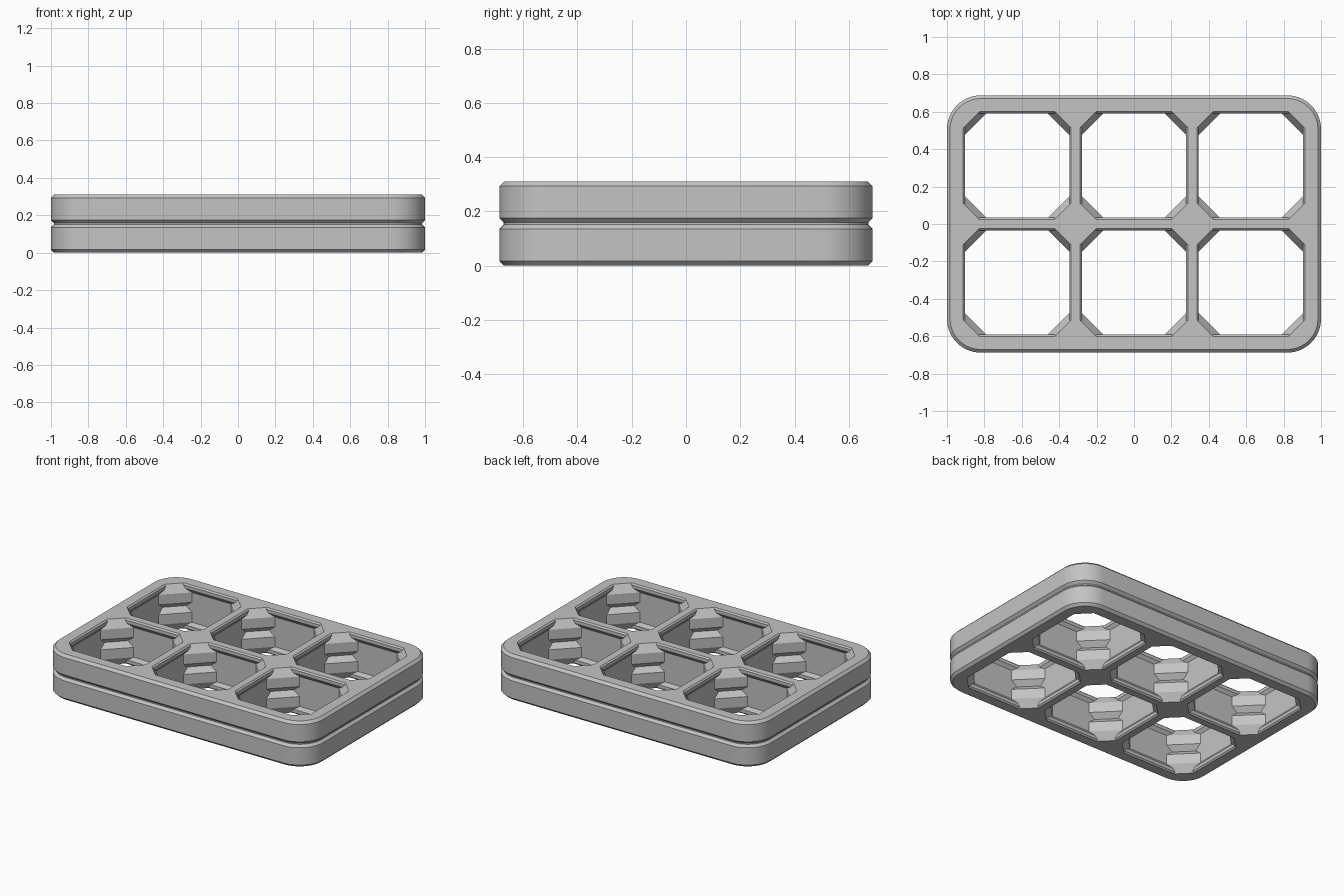
import bpy, bmesh, math

cube = bpy.data.objects.get("Cube")
if cube:
    bpy.data.objects.remove(cube, do_unlink=True)

HALF_X, HALF_Y, RADIUS = 1.0, 0.6875, 0.18
PITCH, MID = 0.625, 0.155

# Outer wall: (height from the middle, inset); mirrored about the middle
OUTER = [(0.155, 0.017), (0.138, 0), (0.02, 0), (0.004, 0.016)]
# Cell wall: (height from the middle, half width, diagonal reach of the corner pillars)
CELL = [(0.155, 0.288, 0.49), (0.146, 0.279, 0.482), (0.124, 0.279, 0.463),
        (0.1015, 0.295, 0.443), (0.034, 0.295, 0.443), (0.0, 0.295, 0.487)]


def mirrored(profile):
    """Continue a profile from the middle down to the base."""
    lower = [(-p[0], *p[1:]) for p in reversed(profile) if p[0] > 0]
    return profile + lower


def rounded_rect(inset, steps=14):
    r = RADIUS - inset
    points = []
    for i, (sx, sy) in enumerate([(1, 1), (-1, 1), (-1, -1), (1, -1)]):
        for k in range(steps + 1):
            a = math.pi / 2 * (i + k / steps)
            points.append((sx * (HALF_X - RADIUS) + r * math.cos(a),
                           sy * (HALF_Y - RADIUS) + r * math.sin(a)))
    return points


def octagon(h, reach, cx, cy):
    d = reach - h
    ring = [(h, -d), (h, d), (d, h), (-d, h), (-h, d), (-h, -d), (-d, -h), (d, -h)]
    return [(cx + x, cy + y) for x, y in ring]


def skin(bm, rings):
    """Join stacked rings into a tube; return its top and bottom edges."""
    loops = [[bm.verts.new((x, y, z + MID)) for x, y in pts] for z, pts in rings]
    n = len(loops[0])
    for a, b in zip(loops, loops[1:]):
        for i in range(n):
            j = (i + 1) % n
            bm.faces.new((a[i], b[i], b[j], a[j]))
    return [[bm.edges.get((lp[i], lp[(i + 1) % n])) for i in range(n)]
            for lp in (loops[0], loops[-1])]


bm = bmesh.new()
# Rounded frame with bevelled rims and a groove round the middle
top, base = skin(bm, [(z, rounded_rect(inset)) for z, inset in mirrored(OUTER)])

# Six cells with lipped walls and notched corner pillars
for col in (-1, 0, 1):
    for row in (-0.5, 0.5):
        t, b = skin(bm, [(z, octagon(h, reach, col * PITCH, row * PITCH))
                         for z, h, reach in mirrored(CELL)])
        top += t
        base += b

# Flat top and bottom faces around the cells
for edges, nz in ((top, 1), (base, -1)):
    bmesh.ops.triangle_fill(bm, use_beauty=True, edges=edges, normal=(0, 0, nz))
bmesh.ops.recalc_face_normals(bm, faces=bm.faces[:])

mesh = bpy.data.meshes.new("grid_panel")
bm.to_mesh(mesh)
bm.free()
panel = bpy.data.objects.new("grid_panel", mesh)
bpy.context.collection.objects.link(panel)

# Single grey material
colour = (0.55, 0.55, 0.55, 1)
grey = bpy.data.materials.new("light_grey")
grey.use_nodes = True
grey.diffuse_color = colour
grey.node_tree.nodes["Principled BSDF"].inputs["Base Color"].default_value = colour
mesh.materials.append(grey)

bpy.ops.object.select_all(action='DESELECT')
panel.select_set(True)
bpy.context.view_layer.objects.active = panel
bpy.ops.object.shade_smooth_by_angle(angle=math.radians(20))
